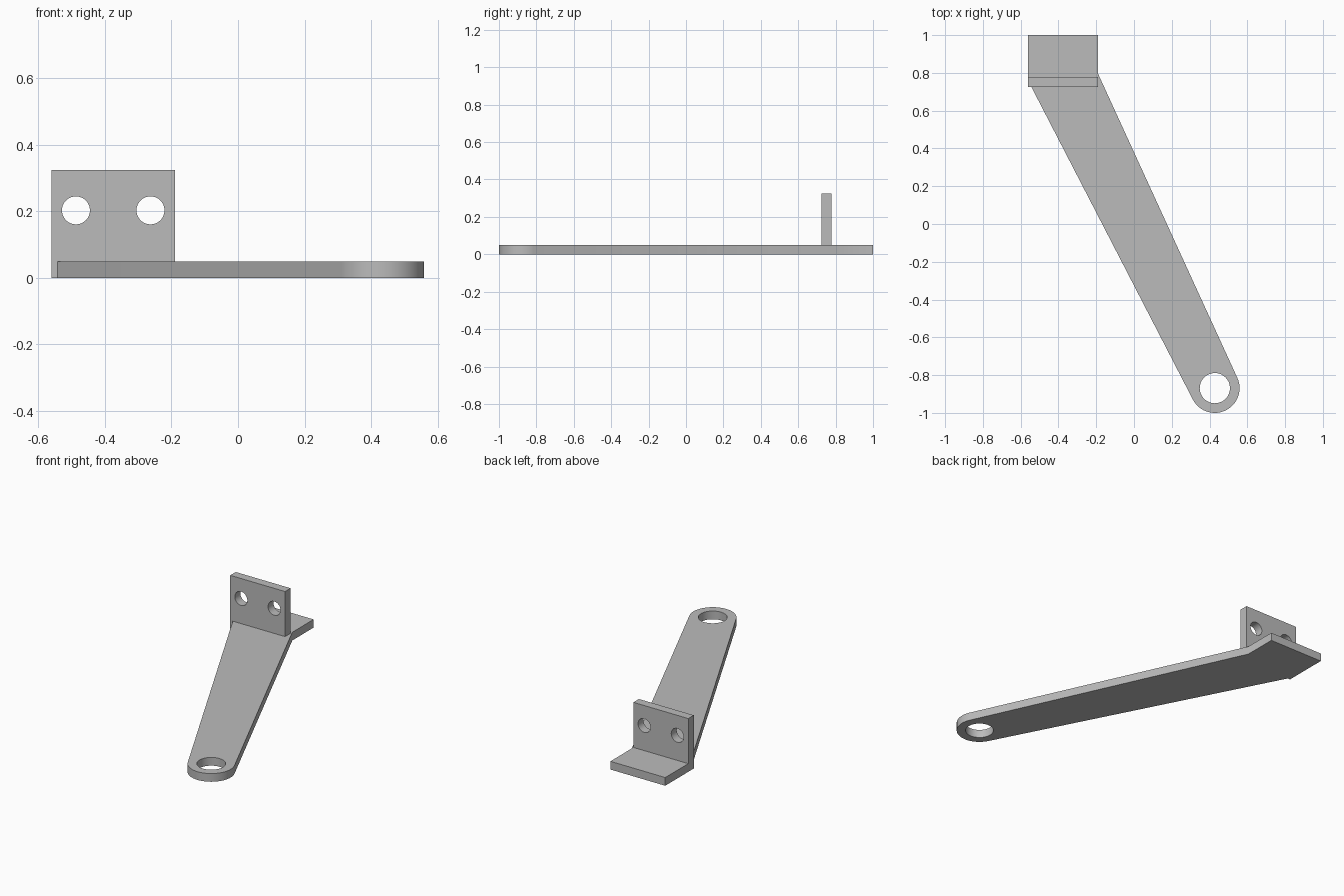
import bpy, bmesh
from math import atan2, cos, sin, pi, acos, hypot
from mathutils import Vector

if "Cube" in bpy.data.objects:
    bpy.data.objects.remove(bpy.data.objects["Cube"], do_unlink=True)

metal = bpy.data.materials.new("grey metal")
metal.use_nodes = True
GREY = (0.5, 0.5, 0.5, 1)
metal.diffuse_color = GREY
metal.node_tree.nodes["Principled BSDF"].inputs["Base Color"].default_value = GREY


def prism(name, outline, start, depth):
    """Extrude a closed outline; start maps (u, v) to a 3D point."""
    bm = bmesh.new()
    face = bm.faces.new([bm.verts.new(start(u, v)) for u, v in outline])
    ext = bmesh.ops.extrude_face_region(bm, geom=[face], use_keep_orig=True)
    moved = [g for g in ext["geom"] if isinstance(g, bmesh.types.BMVert)]
    bmesh.ops.translate(bm, verts=moved, vec=Vector(depth))
    bmesh.ops.recalc_face_normals(bm, faces=bm.faces)
    mesh = bpy.data.meshes.new(name)
    bm.to_mesh(mesh)
    bm.free()
    mesh.materials.append(metal)
    obj = bpy.data.objects.new(name, mesh)
    bpy.context.collection.objects.link(obj)
    return obj


def arc(cx, cy, r, a0, a1, steps):
    return [(cx + r * cos(a0 + (a1 - a0) * i / steps),
             cy + r * sin(a0 + (a1 - a0) * i / steps)) for i in range(steps + 1)]


def drill(obj, u, v, r, start, depth):
    """Cut a round hole through a part."""
    cutter = prism("hole_cutter", arc(u, v, r, 0, 2 * pi, 64)[:-1], start, depth)
    cutter.hide_render = True
    mod = obj.modifiers.new("hole", "BOOLEAN")
    mod.operation, mod.object, mod.solver = "DIFFERENCE", cutter, "EXACT"
    bpy.context.view_layer.objects.active = obj
    bpy.ops.object.modifier_apply(modifier=mod.name)
    bpy.data.objects.remove(cutter, do_unlink=True)


def finish(obj):
    bpy.ops.object.select_all(action="DESELECT")
    obj.select_set(True)
    bpy.context.view_layer.objects.active = obj
    bpy.ops.object.shade_smooth_by_angle()


LEFT, RIGHT = -0.56, -0.19
FRONT, BACK = 0.725, 1.0
THICK = 0.05
EYE_X, EYE_Y, EYE_R = 0.428, -0.869, 0.131


def tangent_angle(px, py, side):
    """Angle on the rounded end where a line from a point touches it."""
    dx, dy = px - EYE_X, py - EYE_Y
    return atan2(dy, dx) + side * acos(EYE_R / hypot(dx, dy))


# Flat arm: rear tab, tapering diagonal arm and rounded end with its eye
right_corner, left_corner = (RIGHT, 0.795), (-0.543, FRONT)
a_right = tangent_angle(*right_corner, -1)
a_left = tangent_angle(*left_corner, 1) - 2 * pi
outline = [(LEFT, FRONT), (LEFT, BACK), (RIGHT, BACK), right_corner]
outline += arc(EYE_X, EYE_Y, EYE_R, a_right, a_left, 40) + [left_corner]
arm = prism("flat_arm", outline, lambda x, y: (x, y, 0), (0, 0, THICK))
drill(arm, EYE_X, EYE_Y, 0.08, lambda x, y: (x, y, -0.1), (0, 0, 0.3))
finish(arm)

# Upright mounting plate with two bolt holes
TOP = 0.325
plate = prism("mounting_plate",
              [(LEFT, THICK), (RIGHT, THICK), (RIGHT, TOP), (LEFT, TOP)],
              lambda x, z: (x, FRONT, z), (0, 0.053, 0))
for x in (-0.487, -0.263):
    drill(plate, x, 0.203, 0.042, lambda x, z: (x, FRONT - 0.1, z), (0, 0.3, 0))
finish(plate)
